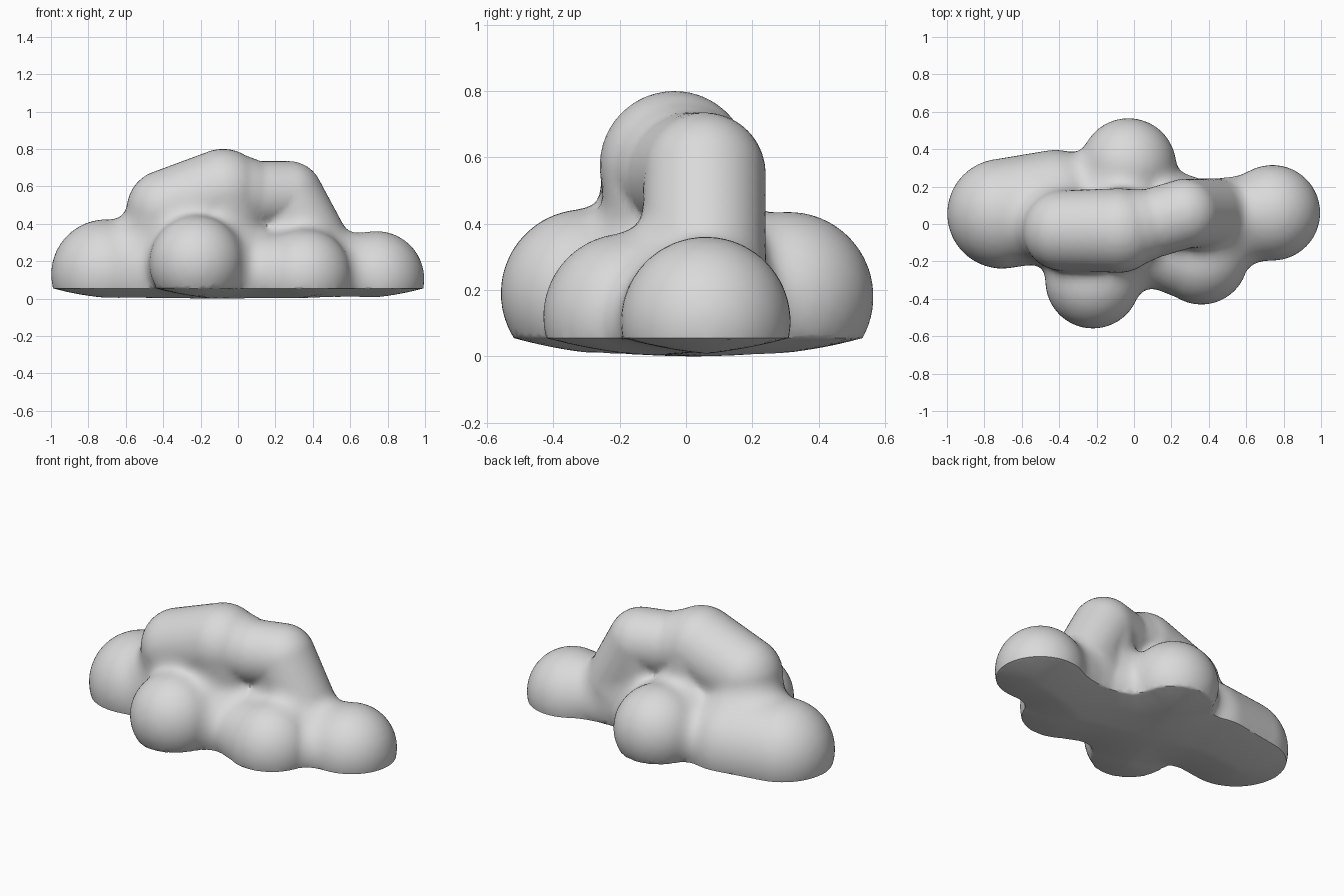
import bpy, bmesh, math
from mathutils import Vector, Matrix, kdtree

cube = bpy.data.objects.get("Cube")
if cube:
    bpy.data.objects.remove(cube, do_unlink=True)

BLEND = 0.1     # width of the soft joins between puffs
RIM = 0.055     # height of the lower rim
VOXEL = 0.026

# Each puff is a list of tapered limbs; limbs run through (x, y, z, radius)
hump = (-0.08, -0.035, 0.575, 0.225)
shoulder = (-0.38, -0.035, 0.475, 0.215)
knob = (0.27, 0.055, 0.55, 0.185)
right_front = (0.36, -0.18, 0.12, 0.25)
puffs = {
    "ridge": [[(-0.44, 0.0, 0.25, 0.2), shoulder, hump, (0.1, 0.005, 0.55, 0.185),
               knob, (0.42, 0.055, 0.27, 0.185), (0.48, 0.055, 0.16, 0.17)],
              [hump, (-0.05, 0.0, 0.2, 0.21)],
              [knob, (0.27, 0.05, 0.2, 0.165)]],
    "left_lobe": [[(-0.705, 0.055, 0.13, 0.293), (-0.42, 0.1, 0.12, 0.295)]],
    "front_puff": [[(-0.22, -0.305, 0.19, 0.253), (-0.1, -0.1, 0.15, 0.24)]],
    "right_front": [[(0.1, -0.13, 0.13, 0.2), right_front, (0.55, -0.01, 0.1, 0.18)]],
    "end_puff": [[(0.74, 0.06, 0.105, 0.255)]],
    "back_puff": [[(-0.03, 0.31, 0.18, 0.255)]],
    "core": [[(-0.1, 0.05, 0.15, 0.27), (0.1, 0.05, 0.14, 0.24), (0.45, 0.04, 0.12, 0.17)]],
}


def limbs(chain):
    """Pairs of neighbouring points as (start, axis, length squared, radii)."""
    nxt = chain[1:] or chain
    for a, b in zip(chain, nxt):
        start, axis = Vector(a[:3]), Vector(b[:3]) - Vector(a[:3])
        yield start, axis, max(axis.length_squared, 1e-9), a[3], b[3]


groups = [[l for chain in chains for l in limbs(chain)] for chains in puffs.values()]


def field(p):
    """Signed distance to the softly joined puffs."""
    total = None
    for group in groups:
        d = 9.0
        for start, axis, sq, ra, rb in group:
            rel = p - start
            t = min(max(rel.dot(axis) / sq, 0.0), 1.0)
            d = min(d, (rel - axis * t).length - ra - (rb - ra) * t)
        if total is None:
            total = d
        else:
            h = max(BLEND - abs(total - d), 0.0) / BLEND
            total = min(total, d) - h * h * BLEND / 4
    return total


# Rough union of spheres strung along every limb
bm = bmesh.new()
for group in groups:
    for start, axis, sq, ra, rb in group:
        steps = max(1, math.ceil(axis.length / 0.06))
        for i in range(steps + 1):
            t = i / steps
            bmesh.ops.create_icosphere(bm, subdivisions=3, radius=ra + (rb - ra) * t,
                                       matrix=Matrix.Translation(start + axis * t))
rough = bpy.data.meshes.new("rough")
bm.to_mesh(rough)
bm.free()
cloud = bpy.data.objects.new("cloud_body", rough)
bpy.context.collection.objects.link(cloud)
remesh = cloud.modifiers.new("merge", "REMESH")
remesh.mode = "VOXEL"
remesh.voxel_size = VOXEL
bpy.context.view_layer.update()
merged = bpy.data.meshes.new_from_object(
    cloud.evaluated_get(bpy.context.evaluated_depsgraph_get()))
cloud.modifiers.clear()

# Pull the merged skin onto the soft surface
bm = bmesh.new()
bm.from_mesh(merged)
eps = 0.002
axes = [Vector(c) * eps for c in ((1, 0, 0), (0, 1, 0), (0, 0, 1))]
for step in range(3):
    if step:
        bmesh.ops.smooth_vert(bm, verts=bm.verts, factor=0.5, use_axis_x=True,
                              use_axis_y=True, use_axis_z=True)
    for v in bm.verts:
        d = field(v.co)
        grad = Vector([(field(v.co + a) - d) / eps for a in axes])
        move = grad * (d / max(grad.length_squared, 0.2))
        if move.length > 0.05:
            move.length = 0.05
        v.co -= move

# Cut a crisp rim and press everything below it into a gently bulging base
for v in bm.verts:
    if abs(v.co.z - RIM) < 0.007:
        v.co.z = RIM
bmesh.ops.bisect_plane(bm, geom=bm.verts[:] + bm.edges[:] + bm.faces[:], dist=1e-5,
                       plane_co=(0, 0, RIM), plane_no=(0, 0, 1))
rim = [v for v in bm.verts if abs(v.co.z - RIM) < 1e-4]
tree = kdtree.KDTree(len(rim))
for i, v in enumerate(rim):
    tree.insert((v.co.x, v.co.y, RIM), i)
tree.balance()
for v in bm.verts:
    if v.co.z < RIM - 1e-4:
        inset = tree.find((v.co.x, v.co.y, RIM))[2]
        v.co.z = RIM * (1 - min(inset / 0.4, 1.0)) ** 2
bmesh.ops.recalc_face_normals(bm, faces=bm.faces)
body = bpy.data.meshes.new("cloud_body")
bm.to_mesh(body)
bm.free()
cloud.data = body
bpy.data.meshes.remove(rough)
bpy.data.meshes.remove(merged)

# Single pale grey
grey = bpy.data.materials.new("pale_grey")
grey.use_nodes = True
colour = (0.7, 0.7, 0.7, 1)
grey.diffuse_color = colour
grey.node_tree.nodes["Principled BSDF"].inputs["Base Color"].default_value = colour
body.materials.clear()
body.materials.append(grey)

bpy.ops.object.select_all(action="DESELECT")
cloud.select_set(True)
bpy.context.view_layer.objects.active = cloud
bpy.ops.object.shade_smooth_by_angle(angle=math.radians(45))
